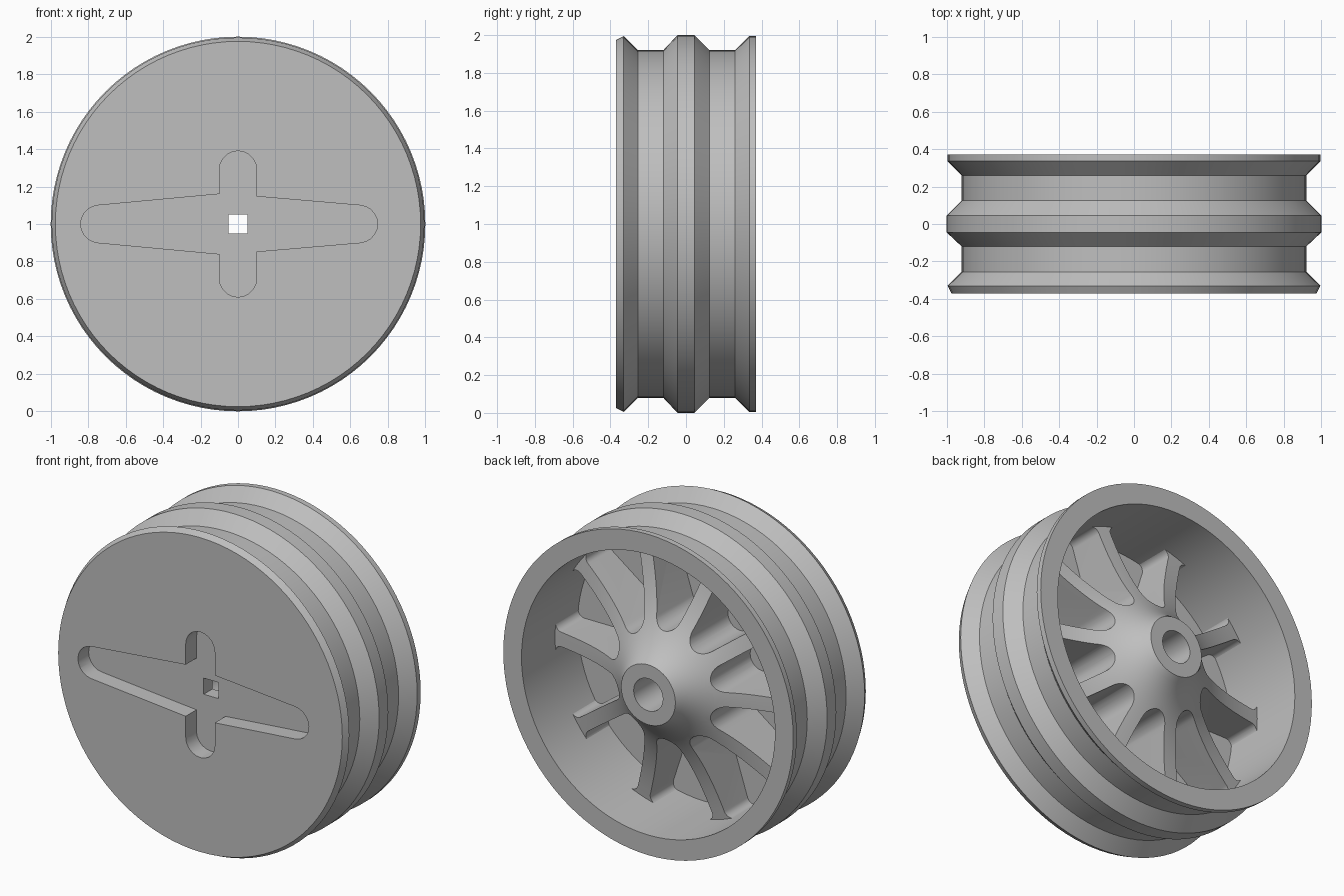
import bpy, bmesh
from math import sin, cos, asin, radians, pi

cube = bpy.data.objects.get("Cube")
if cube:
    bpy.data.objects.remove(cube, do_unlink=True)

grey = bpy.data.materials.new("plain grey")
grey.use_nodes = True
colour = (0.52, 0.52, 0.52, 1)
grey.diffuse_color = colour
grey.node_tree.nodes["Principled BSDF"].inputs["Base Color"].default_value = colour

STEPS = 96
CENTRE_Z = 1.0


def finish(bm, name):
    bmesh.ops.remove_doubles(bm, verts=bm.verts, dist=1e-5)
    bmesh.ops.recalc_face_normals(bm, faces=bm.faces)
    mesh = bpy.data.meshes.new(name)
    bm.to_mesh(mesh)
    bm.free()
    mesh.materials.append(grey)
    obj = bpy.data.objects.new(name, mesh)
    obj.location.z = CENTRE_Z
    bpy.context.collection.objects.link(obj)
    return obj


def lathe(name, profile, closed):
    """Turn (radius, y) points around the y axis."""
    bm = bmesh.new()
    verts = [bm.verts.new((r, y, 0)) for r, y in profile]
    pairs = list(zip(verts, verts[1:]))
    if closed:
        pairs.append((verts[-1], verts[0]))
    edges = [bm.edges.new(p) for p in pairs]
    bmesh.ops.spin(bm, geom=verts + edges, cent=(0, 0, 0), axis=(0, 1, 0),
                   dvec=(0, 0, 0), angle=2 * pi, steps=STEPS)
    return finish(bm, name)


def prisms(name, outlines, y0, y1):
    """Extrude (x, z) outlines along y."""
    bm = bmesh.new()
    for outline in outlines:
        face = bm.faces.new([bm.verts.new((x, y0, z)) for x, z in outline])
        out = bmesh.ops.extrude_face_region(bm, geom=[face])
        moved = [v for v in out["geom"] if isinstance(v, bmesh.types.BMVert)]
        bmesh.ops.translate(bm, verts=moved, vec=(0, y1 - y0, 0))
    return finish(bm, name)


def arc(cx, cz, r, a0, a1, n=10):
    angles = [radians(a0 + (a1 - a0) * i / n) for i in range(n + 1)]
    return [(cx + r * cos(a), cz + r * sin(a)) for a in angles]


def cut(obj, cutter):
    bpy.context.view_layer.objects.active = obj
    mod = obj.modifiers.new("cut", "BOOLEAN")
    mod.operation = "DIFFERENCE"
    mod.solver = "EXACT"
    mod.object = cutter
    bpy.ops.object.modifier_apply(modifier=mod.name)
    bpy.data.objects.remove(cutter, do_unlink=True)


# Rim with two V grooves, closed by the front plate
FLOOR = -0.18
WALL = 0.87
rim = lathe("grooved_rim", [
    (0, FLOOR), (WALL, FLOOR), (WALL, 0.37), (0.995, 0.37), (0.995, 0.335),
    (0.92, 0.26), (0.92, 0.125), (1, 0.045), (1, -0.045), (0.92, -0.12),
    (0.92, -0.255), (0.995, -0.33), (0.975, -0.37), (0, -0.37)], False)

# Cross-shaped recess in the front plate and the square axle hole
top_peaks = [(0.1, 0.147), (-0.1, 0.16)]
wing = (arc(0.645, 0, 0.1, -85, 85) + top_peaks + arc(-0.74, 0, 0.1, 95, 265)
        + [(x, -z) for x, z in reversed(top_peaks)])
post = arc(0, 0.29, 0.1, 0, 180) + arc(0, -0.29, 0.1, 180, 360)
square = [(-0.05, -0.05), (0.05, -0.05), (0.05, 0.05), (-0.05, 0.05)]
cut(rim, prisms("wing_cutter", [wing], -0.5, -0.265))
cut(rim, prisms("post_cutter", [post], -0.5, -0.265))
cut(rim, prisms("axle_cutter", [square], -0.6, 0))

# Hub and spokes: a flared cone with a bore
a, b, c = (0.186, 0.37), (0.33, 0.11), (0.88, 0.04)
N = 14
flare = [tuple((1 - t) ** 2 * p + 2 * t * (1 - t) * q + t * t * s
               for p, q, s in zip(a, b, c)) for t in (i / N for i in range(N + 1))]
BASE = FLOOR - 0.01
spokes = lathe("hub_and_spokes", [(0.1, BASE), (0.1, 0.37)] + flare + [(0.88, BASE)], True)

# One rounded slot between two spokes, repeated around the hub
COUNT = 10
HALF = 180 / COUNT
half_width, fillet, outer, inner = 0.045, 0.045, WALL + 0.002, 0.335
s = sin(radians(HALF))
mid = (inner - half_width) / (1 - s)
phi = HALF - asin((half_width + fillet) / (outer - fillet)) * 180 / pi
fx = (outer - fillet) * cos(radians(phi))
fz = (outer - fillet) * sin(radians(phi))
slot = (arc(mid, 0, mid - inner, 90 + HALF, 270 - HALF, 14)
        + arc(fx, -fz, fillet, -90 - HALF, -phi)
        + arc(0, 0, outer, -phi, phi, 8)[1:-1]
        + arc(fx, fz, fillet, phi, 90 + HALF))


def turned(points, angle):
    ca, sa = cos(angle), sin(angle)
    return [(x * ca - z * sa, x * sa + z * ca) for x, z in points]


slots = [turned(slot, radians(HALF * (2 * k + 1))) for k in range(COUNT)]
cut(spokes, prisms("slot_cutter", slots, -0.4, 0.5))

# Smooth curved surfaces, keep crisp edges
for obj in (rim, spokes):
    bpy.ops.object.select_all(action="DESELECT")
    obj.select_set(True)
    bpy.context.view_layer.objects.active = obj
    bpy.ops.object.shade_smooth_by_angle(angle=radians(25))
